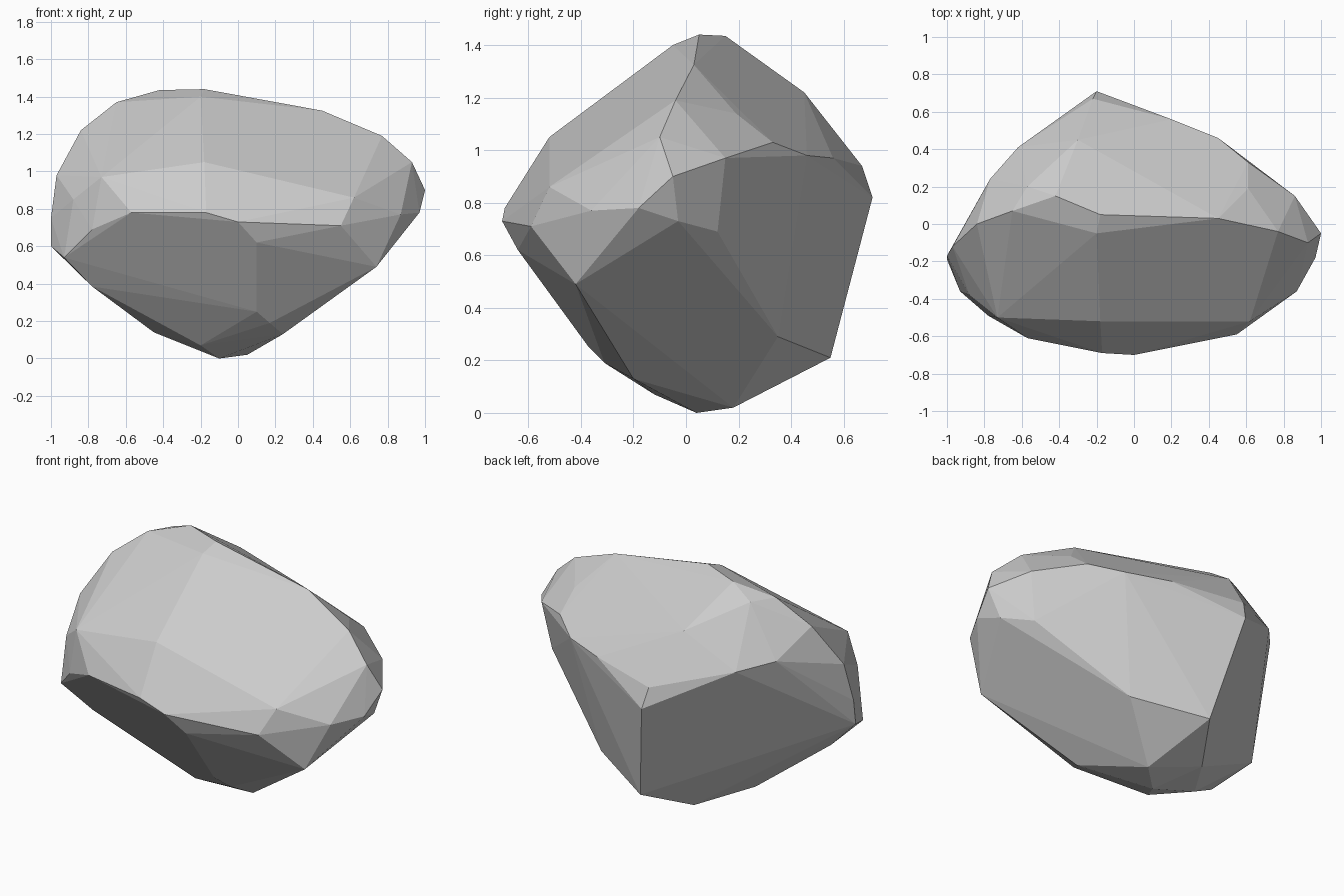
import bpy, bmesh

# Corners of the faceted boulder, grouped in zones
bottom = [(-0.1, 0.04, 0), (0.05, 0.18, 0.02), (0.24, -0.2, 0.13), (0.17, -0.31, 0.19),
          (-0.2, -0.12, 0.07), (-0.45, -0.02, 0.14), (-0.25, 0.28, 0.09),
          (-0.08, 0.55, 0.21), (0.32, 0.35, 0.29)]
front_ridge = [(-0.57, -0.61, 0.78), (-0.17, -0.69, 0.78), (0, -0.7, 0.73), (0.55, -0.59, 0.71),
               (-0.73, -0.5, 0.97), (-0.18, -0.52, 1.05), (0.62, -0.52, 0.86), (0.1, -0.64, 0.62),
               (0.1, -0.37, 0.25)]
top = [(-0.42, 0.15, 1.435), (-0.18, 0.05, 1.44), (-0.2, -0.05, 1.4), (0.45, 0.03, 1.325),
       (-0.65, 0.07, 1.37), (-0.57, 0.2, 1.37), (0.77, -0.04, 1.19), (0.61, 0.19, 1.14)]
back = [(-0.2, 0.71, 0.82), (-0.22, 0.67, 0.94), (-0.3, 0.45, 1.22), (-0.62, 0.41, 1.04),
        (0.45, 0.46, 0.98), (0.2, 0.56, 0.97), (0.61, 0.33, 1.03)]
right_end = [(1, -0.05, 0.9), (0.97, -0.18, 0.78), (0.93, -0.1, 1.05), (0.86, 0.15, 0.97),
             (0.93, -0.03, 0.73), (0.81, 0.12, 0.69), (0.87, -0.36, 0.77), (0.74, -0.42, 0.49)]
left_end = [(-1, -0.17, 0.75), (-1, -0.19, 0.6), (-0.97, -0.12, 0.98), (-0.84, 0, 1.22),
            (-0.93, -0.36, 0.54), (-0.78, -0.49, 0.69), (-0.88, -0.38, 0.85), (-0.77, 0.24, 1.08),
            (-0.78, -0.27, 0.385)]

# Skin the corners with a convex shell
bm = bmesh.new()
for p in bottom + front_ridge + top + back + right_end + left_end:
    bm.verts.new(p)
res = bmesh.ops.convex_hull(bm, input=bm.verts)
loose = {g for g in res["geom_interior"] + res["geom_unused"] if isinstance(g, bmesh.types.BMVert)}
bmesh.ops.delete(bm, geom=list(loose), context='VERTS')
# Merge nearly flat triangles into larger facets
bmesh.ops.dissolve_limit(bm, angle_limit=0.04, verts=bm.verts, edges=bm.edges)
bmesh.ops.recalc_face_normals(bm, faces=bm.faces)

mesh = bpy.data.meshes.new("boulder")
bm.to_mesh(mesh)
bm.free()
bpy.context.collection.objects.link(bpy.data.objects.new("boulder", mesh))
